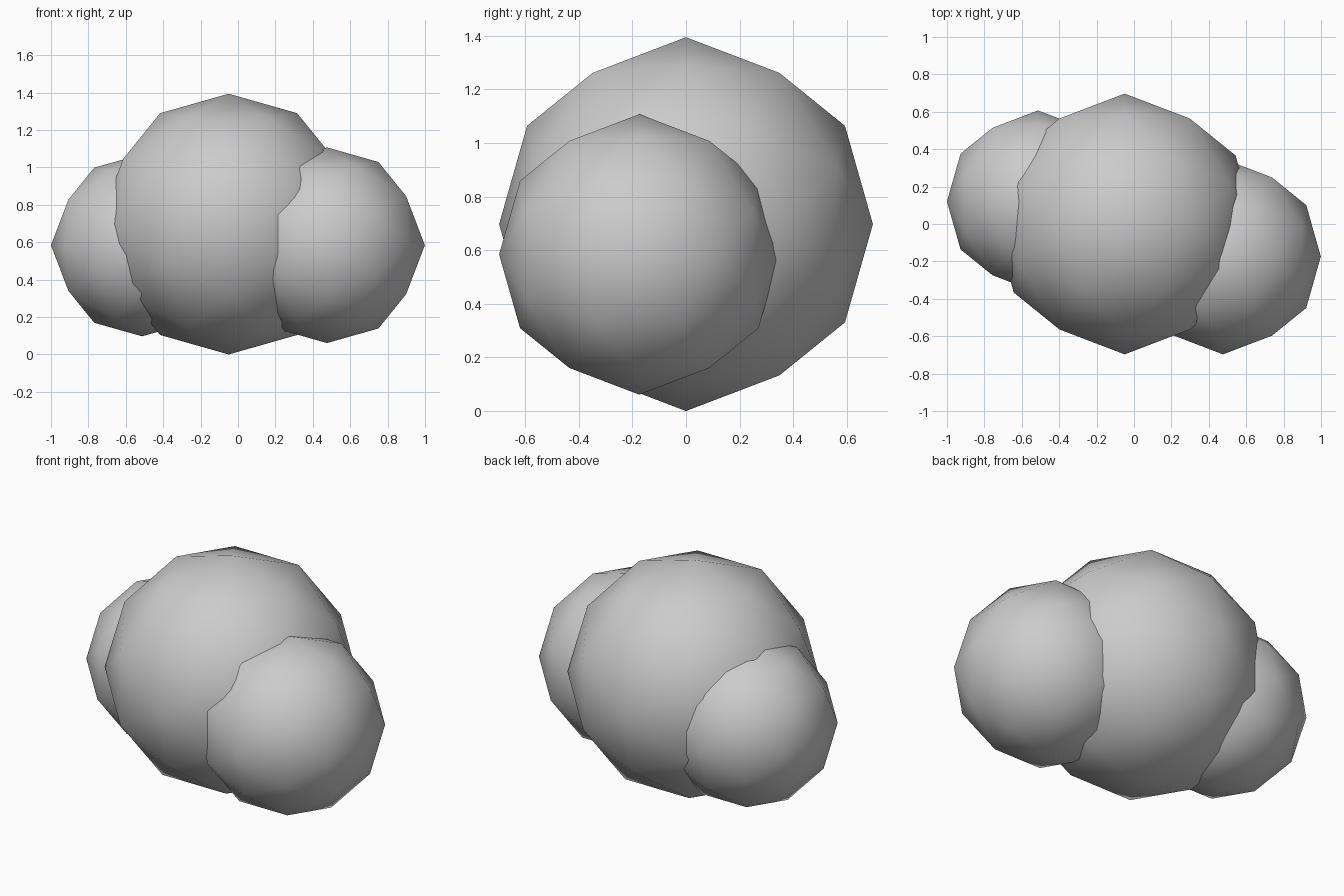
import bpy, math
from mathutils import Matrix

if "Cube" in bpy.data.objects:
    bpy.data.objects.remove(bpy.data.objects["Cube"])

# Single flat grey
grey = bpy.data.materials.new("light_grey")
grey.diffuse_color = (0.6, 0.6, 0.6, 1.0)
grey.use_nodes = True
grey.node_tree.nodes["Principled BSDF"].inputs["Base Color"].default_value = grey.diffuse_color

# Tilt that puts an icosahedron edge midpoint on each axis
TILT = Matrix.Rotation(-0.5 * math.atan(2.0), 4, 'Y')


def puff(name, centre, radius):
    """Low-poly, smooth-shaded 80-face ball."""
    bpy.ops.mesh.primitive_ico_sphere_add(subdivisions=2, radius=radius)
    obj = bpy.context.object
    obj.name = obj.data.name = name
    obj.data.transform(TILT)
    obj.location = centre
    obj.data.materials.append(grey)
    bpy.ops.object.shade_smooth()
    return obj


# Large middle ball with two smaller ones overlapping at the sides
puff("middle_puff", (-0.05, 0.0, 0.697), 0.697)
puff("right_puff", (0.476, -0.174, 0.584), 0.523)
puff("left_puff", (-0.513, 0.12, 0.584), 0.487)
